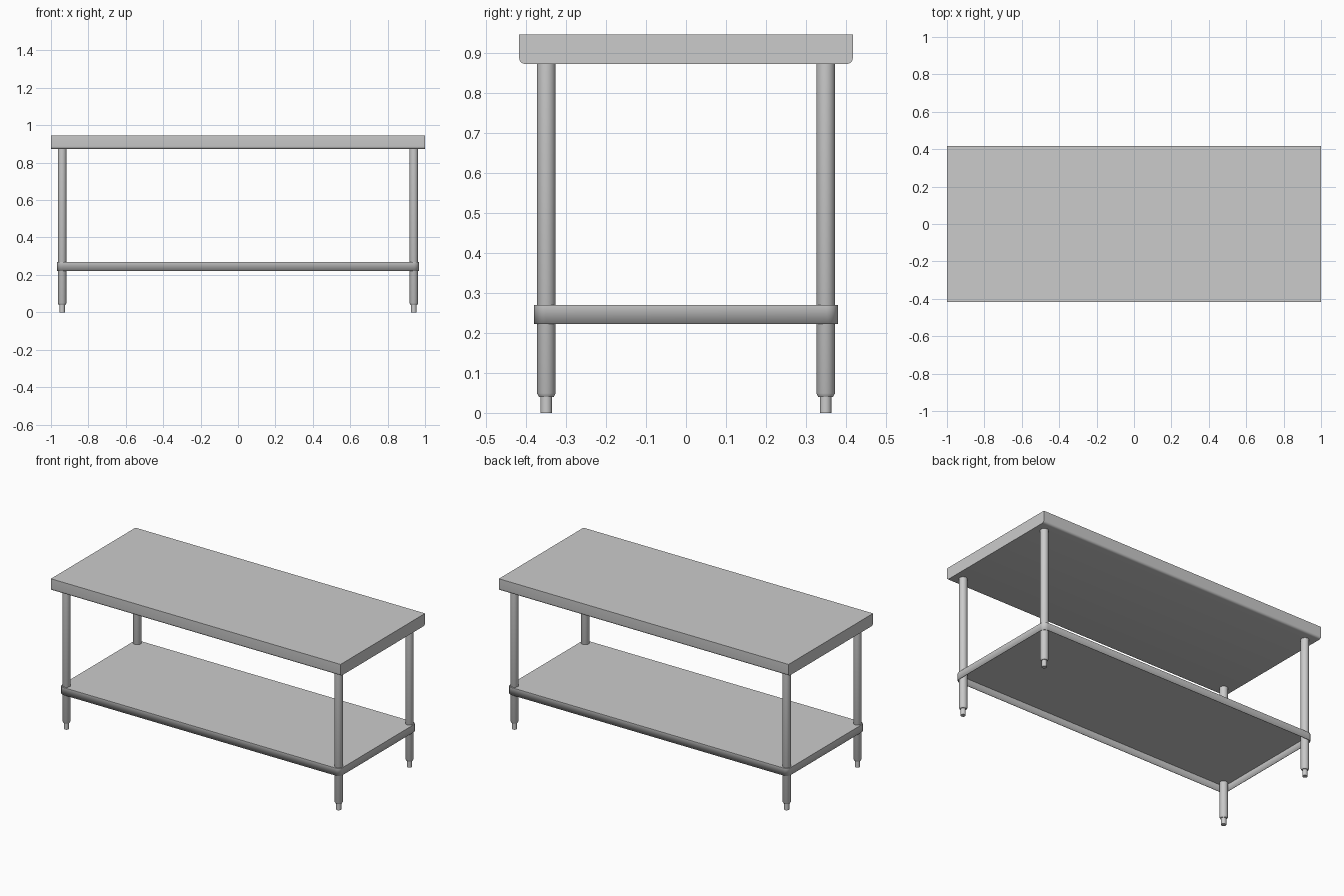
import bpy, bmesh, math
from mathutils import Matrix, Vector

if "Cube" in bpy.data.objects:
    bpy.data.objects.remove(bpy.data.objects["Cube"])

LEG_X, LEG_Y = 0.94, 0.349


def finish(name, bm, angle=35):
    bmesh.ops.recalc_face_normals(bm, faces=bm.faces)
    mesh = bpy.data.meshes.new(name)
    bm.to_mesh(mesh)
    bm.free()
    obj = bpy.data.objects.new(name, mesh)
    bpy.context.collection.objects.link(obj)
    bpy.ops.object.select_all(action='DESELECT')
    obj.select_set(True)
    bpy.context.view_layer.objects.active = obj
    bpy.ops.object.shade_smooth_by_angle(angle=math.radians(angle))
    return obj


def box(bm, hx, hy, z0, z1):
    bmesh.ops.create_cube(bm, size=1, matrix=Matrix.Translation((0, 0, (z0 + z1) / 2))
                          @ Matrix.Diagonal((2 * hx, 2 * hy, z1 - z0, 1)))


# Worktop: rounded lower edges along front and back
bm = bmesh.new()
box(bm, 1.0, 0.417, 0.872, 0.946)
low_edges = [e for e in bm.edges
             if all(v.co.z < 0.9 for v in e.verts)
             and abs(e.verts[0].co.x - e.verts[1].co.x) > 1]
bmesh.ops.bevel(bm, geom=low_edges, offset=0.015, segments=5, profile=0.5, affect='EDGES')
finish("worktop", bm)

# Lower shelf: folded tray, open below, corners wrapping the legs
bm = bmesh.new()
box(bm, 0.969, 0.38, 0.222, 0.269)
corners = [e for e in bm.edges if abs(e.verts[0].co.z - e.verts[1].co.z) > 0.01]
bmesh.ops.bevel(bm, geom=corners, offset=0.03, segments=8, profile=0.5, affect='EDGES')
bm.normal_update()
bmesh.ops.delete(bm, geom=[f for f in bm.faces if f.normal.z < -0.9], context='FACES_ONLY')
shelf = finish("lower_shelf", bm)
sheet = shelf.modifiers.new("sheet", 'SOLIDIFY')
sheet.thickness = 0.003
sheet.offset = -1


def lathe(name, profile, x, y):
    bm = bmesh.new()
    verts = [bm.verts.new((r, 0, z)) for r, z in profile]
    edges = [bm.edges.new(pair) for pair in zip(verts, verts[1:])]
    bmesh.ops.spin(bm, geom=verts + edges, cent=(0, 0, 0), axis=(0, 0, 1),
                   angle=2 * math.pi, steps=32)
    bmesh.ops.remove_doubles(bm, verts=bm.verts, dist=0.0001)
    bmesh.ops.translate(bm, verts=bm.verts, vec=Vector((x, y, 0)))
    finish(name, bm)


# Tubular legs with tapered ends and adjustable feet
leg = [(0, 0.04), (0.0185, 0.04), (0.0205, 0.044), (0.0235, 0.049), (0.0235, 0.874), (0, 0.874)]
foot = [(0, 0), (0.0145, 0), (0.0145, 0.041), (0, 0.041)]
for sx, side in ((-1, "left"), (1, "right")):
    for sy, end in ((-1, "front"), (1, "back")):
        lathe(f"{end}_{side}_leg", leg, sx * LEG_X, sy * LEG_Y)
        lathe(f"{end}_{side}_foot", foot, sx * LEG_X, sy * LEG_Y)
